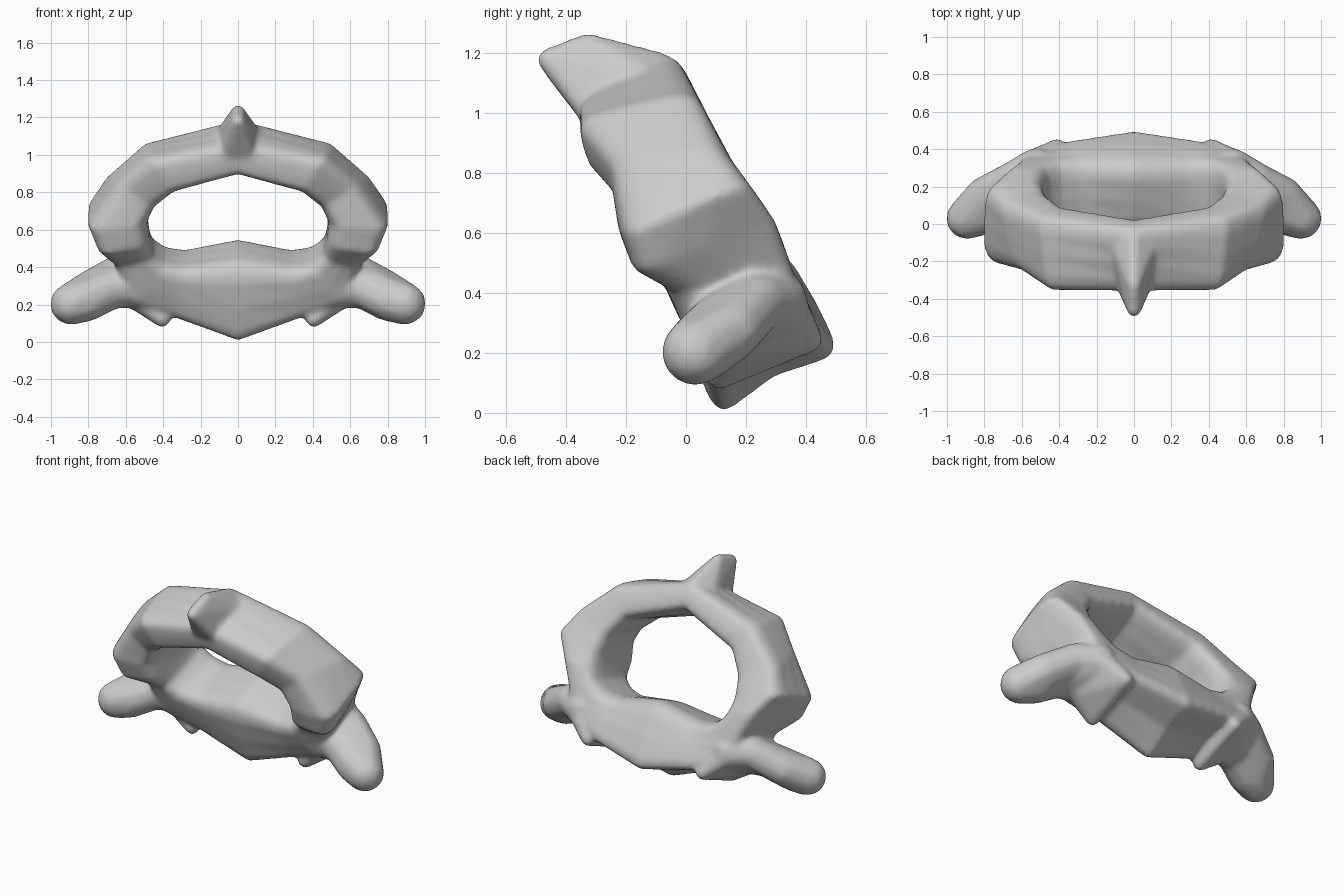
import bpy, bmesh, math
from mathutils import Vector

if "Cube" in bpy.data.objects:
    bpy.data.objects.remove(bpy.data.objects["Cube"])

# Half-ring stations from bottom to top: outer front, outer back, inner back, inner front
STATIONS = [
    [(0, .12, -.035), (0, .52, .175), (0, .31, .565), (0, -.04, .40)],
    [(.34, .10, .105), (.36, .46, .25), (.28, .31, .505), (.30, -.03, .38)],
    [(.57, .06, .18), (.58, .39, .34), (.39, .32, .52), (.40, -.05, .40)],
    [(.66, -.01, .40), (.62, .34, .50), (.46, .30, .57), (.46, -.08, .44)],
    [(.755, -.15, .47), (.69, .29, .64), (.48, .27, .62), (.48, -.17, .51)],
    [(.80, -.19, .60), (.79, .20, .765), (.49, .24, .68), (.50, -.22, .62)],
    [(.63, -.24, .84), (.71, .11, .885), (.47, .17, .79), (.45, -.23, .71)],
    [(.46, -.355, .98), (.50, .02, 1.07), (.38, .095, .91), (.34, -.30, .79)],
    [(0, -.36, 1.06), (0, -.05, 1.20), (0, .03, 1.05), (0, -.31, .88)],
]
WAIST = [.16, .12]      # hollow of the body's outer wall at the lowest stations
SIDES = 20


def rounded_section(quad, waist):
    """Rounded loop fitted into a four-cornered section."""
    a, b, c, d = [Vector(p) for p in quad]
    loop = []
    for i in range(SIDES):
        t = 2 * math.pi * i / SIDES
        u, v = [1.08 * math.copysign(abs(f) ** .48, f) if abs(f) > 1e-6 else 0
                for f in (math.cos(t), math.sin(t))]
        u, v = (u + 1) / 2, (v + 1) / 2
        v += waist * max(0, 4 * u * (1 - u)) * (1 - v)
        loop.append(a.lerp(b, u).lerp(d.lerp(c, u), v))
    return loop


def add_hull(bm, balls):
    """Convex hull around (x, y, z, radius) balls."""
    part = bmesh.new()
    for x, y, z, r in balls:
        ret = bmesh.ops.create_icosphere(part, subdivisions=2, radius=r)
        bmesh.ops.translate(part, verts=ret['verts'], vec=(x, y, z))
    ret = bmesh.ops.convex_hull(part, input=part.verts[:])
    junk = {g for g in ret['geom_interior'] + ret['geom_unused']
            if isinstance(g, bmesh.types.BMVert)}
    bmesh.ops.delete(part, geom=list(junk), context='VERTS')
    me = bpy.data.meshes.new("part")
    part.to_mesh(me)
    part.free()
    bm.from_mesh(me)
    bpy.data.meshes.remove(me)


bm = bmesh.new()

# Bone ring: body below, arch above
waists = WAIST + [0] * (len(STATIONS) - len(WAIST))
half = [rounded_section(q, w) for q, w in zip(STATIONS, waists)]
mirrored = [[Vector((-p.x, p.y, p.z)) for p in loop] for loop in half[-2:0:-1]]
rings = [[bm.verts.new(p) for p in loop] for loop in half + mirrored]
for k, r in enumerate(rings):
    n = rings[(k + 1) % len(rings)]
    for i in range(SIDES):
        j = (i + 1) % SIDES
        bm.faces.new((r[i], r[j], n[j], n[i]))
bmesh.ops.recalc_face_normals(bm, faces=bm.faces[:])

# Spine on top: sharp crest flaring into the arch
add_hull(bm, [(0, -.46, 1.18, .04), (0, -.33, 1.235, .035), (0, -.08, 1.17, .035),
              (.09, -.10, 1.10, .04), (-.09, -.10, 1.10, .04),
              (.06, -.32, 1.0, .04), (-.06, -.32, 1.0, .04)])

for s in (-1, 1):
    # Side processes: two strands, widening towards the root
    tip = [(s * .893, .03, .203, .115)]
    mid = [(s * .81, .055, .225, .12), (s * .80, .15, .275, .105)]
    root = [(s * .66, .11, .29, .11), (s * .64, .24, .37, .10)]
    base = [(s * .52, .13, .30, .12), (s * .52, .29, .37, .12)]
    for p, q in ((tip, mid), (mid, root), (root, base)):
        add_hull(bm, p + q)
    # Lower ridges
    add_hull(bm, [(s * .405, .11, .12, .045), (s * .41, .415, .245, .045),
                  (s * .41, .26, .32, .10), (s * .54, .15, .26, .09),
                  (s * .52, .34, .35, .07)])

mesh = bpy.data.meshes.new("vertebra")
bm.to_mesh(mesh)
bm.free()
mesh.shade_smooth()
bone = bpy.data.objects.new("vertebra", mesh)
bpy.context.collection.objects.link(bone)

# Fuse the parts and soften the joins
fuse = bone.modifiers.new("fuse", 'REMESH')
fuse.mode = 'VOXEL'
fuse.voxel_size = .014
fuse.use_smooth_shade = True
soft = bone.modifiers.new("soften", 'SMOOTH')
soft.factor = .5
soft.iterations = 14
